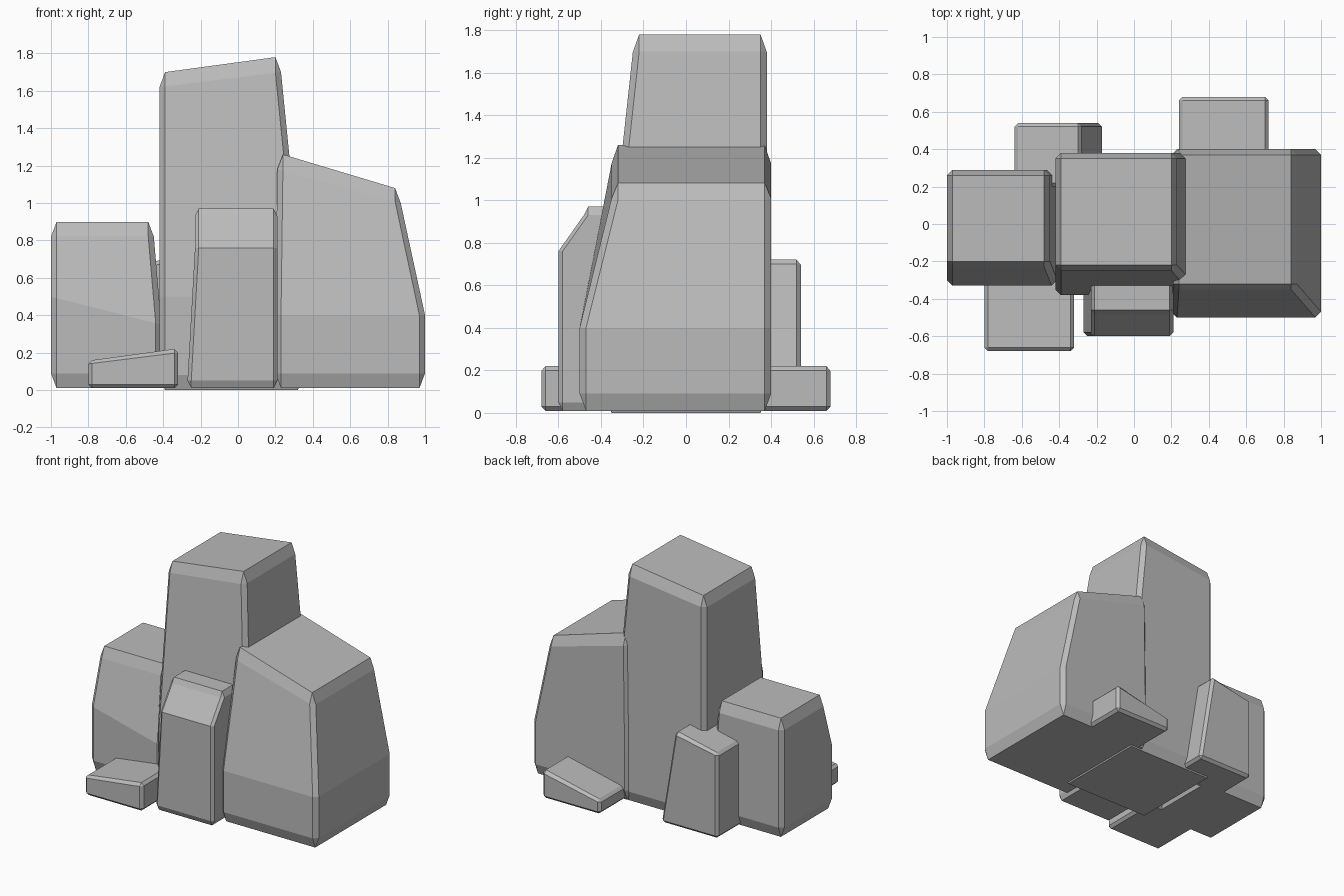
import bpy
import bmesh

cube = bpy.data.objects.get("Cube")
if cube:
    bpy.data.objects.remove(cube, do_unlink=True)

stone = bpy.data.materials.new("stone_grey")
stone.use_nodes = True
GREY = (.5, .5, .5, 1)
stone.diffuse_color = GREY
stone.node_tree.nodes["Principled BSDF"].inputs["Base Color"].default_value = GREY


def add_ring(bm, left, right, front, back, heights, corner):
    """Rectangle with cut corners whose height slopes from left to right."""
    low, high = heights
    outline = [(left + corner, front), (right - corner, front),
               (right, front + corner), (right, back - corner),
               (right - corner, back), (left + corner, back),
               (left, back - corner), (left, front + corner)]
    slope = (high - low) / (right - left)
    return [bm.verts.new((x, y, low + slope * (x - left))) for x, y in outline]


def rock(name, left, right, front, back, shoulder, waist=None, lean=(0, 0, 0),
         splay=0, rim=.02, drop=.02, ground=.01):
    """Block that rises straight to its waist, leans in to its shoulder and has
    chamfered edges. Lean is for left, right and front; heights are (left, right)."""
    foot = (drop + ground, drop + ground)
    waist = waist or foot
    lean_left, lean_right, lean_front = lean
    top_left, top_right = left + lean_left, right - lean_right
    top_front = front + lean_front
    cap = [z + drop for z in shoulder]

    # The end rings are inset with sharp corners, so the chamfers close to points
    bm = bmesh.new()
    rings = [
        add_ring(bm, left - splay + rim, right - rim, front + rim, back - rim,
                 (ground, ground), 0),
        add_ring(bm, left - splay, right, front, back, foot, rim),
        add_ring(bm, left, right, front, back, waist, rim),
        add_ring(bm, top_left, top_right, top_front, back, shoulder, rim),
        add_ring(bm, top_left + rim, top_right - rim, top_front + rim, back - rim,
                 cap, 0)]
    for lower, upper in zip(rings, rings[1:]):
        for i in range(len(lower)):
            bm.faces.new((lower[i - 1], lower[i], upper[i], upper[i - 1]))
    bm.faces.new(reversed(rings[0]))
    bm.faces.new(rings[-1])
    bmesh.ops.remove_doubles(bm, verts=bm.verts, dist=.0001)
    bmesh.ops.recalc_face_normals(bm, faces=bm.faces)

    mesh = bpy.data.meshes.new(name)
    bm.to_mesh(mesh)
    bm.free()
    mesh.materials.append(stone)
    bpy.context.collection.objects.link(bpy.data.objects.new(name, mesh))


# Large rocks
large = dict(rim=.03, drop=.08)
rock("main_rock", left=-.42, right=.35, front=-.38, back=.38, ground=0,
     waist=(.5, .5), shoulder=(1.62, 1.7), lean=(0, .12, .13), **large)
rock("tall_side_rock", left=.2, right=1, front=-.5, back=.4,
     waist=(.4, .4), shoulder=(1.18, 1), lean=(.01, .13, .15), **large)
rock("short_side_rock", left=-1, right=-.41, front=-.33, back=.29,
     waist=(.5, .35), shoulder=(.82, .82), lean=(0, .04, .1), **large)

# Slabs leaning on the large rocks
rock("front_slab", left=-.23, right=.21, front=-.6, back=-.2, splay=.04,
     waist=(.76, .76), shoulder=(.93, .93), lean=(0, 0, .12), drop=.04)
rock("back_slab", left=-.64, right=-.17, front=.2, back=.54,
     shoulder=(.63, .7), lean=(0, .11, 0))

# Small stones at the foot
rock("front_stone", left=-.8, right=-.32, front=-.68, back=-.2, shoulder=(.14, .2))
rock("back_stone", left=.24, right=.72, front=.2, back=.68, shoulder=(.1, .2))
